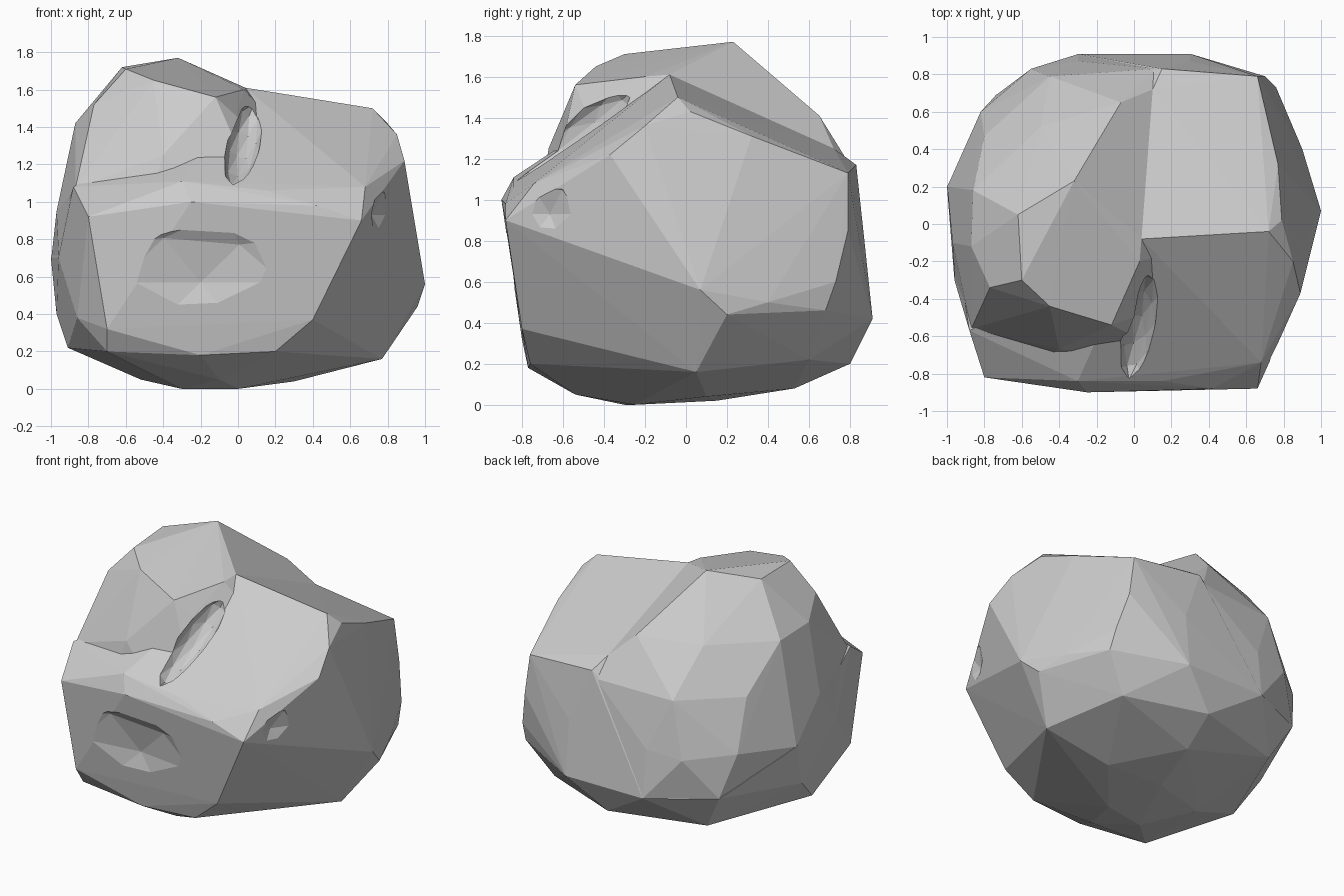
import bpy, bmesh
from mathutils import Vector

if "Cube" in bpy.data.objects:
    bpy.data.objects.remove(bpy.data.objects["Cube"])

# Rounded foot of the boulder, shared by both masses
FOOT = [(-.3, -.3, 0), (0, -.25, 0), (-.1, .15, .02), (.3, .1, .04), (-.52, 0, .05), (-.1, -.54, .05), (0, .53, .08),
        (-.91, -.1, .22), (-.7, -.72, .2), (-.2, -.77, .18), (.2, -.76, .2), (.77, .05, .16), (.6, .6, .22),
        (.05, .8, .2), (-.6, .62, .2), (-.97, .1, .4), (-.86, -.6, .38), (-.7, -.8, .32), (.4, -.8, .37),
        (.96, .2, .44), (.9, .4, .5), (.77, .68, .46), (.3, .91, .42), (-.3, .91, .42), (-.74, .69, .45),
        (-1, .2, .7), (1, .07, .56), (-.96, -.3, .7)]

# High lump on the left: summit, sloping cap, steep front wall, round back
LEFT = [(-.97, -.1, .95), (-.87, -.12, 1.42), (-.86, .18, 1.4), (-.77, -.34, 1.52), (-.6, -.3, 1.71),
        (-.62, .05, 1.72), (-.32, .23, 1.77), (-.45, -.44, 1.65), (-.12, -.54, 1.56), (-.01, -.5, 1.46),
        (.03, -.2, 1.6), (.04, -.08, 1.61), (.1, .72, 1.25), (-.07, .65, 1.41), (-.5, .52, 1.4),
        (-.4, -.67, 1.25), (-.87, -.56, 1.07), (-.8, .47, 1.1), (-.45, .79, 1.1), (.12, .83, 1.12),
        (-.82, .6, .75), (-.55, .83, .72), (-.3, .87, .75)]

# Lower right mass: big tilted top facet, front slope, flat side, long front rim
RIGHT = [(.04, -.08, 1.61), (.72, -.04, 1.5), (.79, .02, 1.43), (.85, -.2, 1.36), (.89, -.37, 1.22),
         (.77, .32, 1.31), (.66, .79, 1.13), (.15, .83, 1.17), (.1, .72, 1.25),
         (.76, .73, .6), (.7, .79, .85), (.3, .87, .8), (.68, -.74, 1.08), (.66, -.88, .9), (.42, -.88, .98),
         (.15, -.84, 1.06), (-.25, -.9, 1), (-.6, -.84, .97), (-.8, -.82, .92), (-.88, -.57, 1.08), (-.3, -.84, 1.11)]


def hull(name, points):
    """Closed faceted chunk wrapped around a few corner points."""
    bm = bmesh.new()
    for p in points:
        bm.verts.new(p)
    bmesh.ops.convex_hull(bm, input=bm.verts[:])
    bmesh.ops.delete(bm, geom=[v for v in bm.verts if not v.link_faces], context='VERTS')
    bmesh.ops.recalc_face_normals(bm, faces=bm.faces[:])
    me = bpy.data.meshes.new(name)
    bm.to_mesh(me)
    bm.free()
    ob = bpy.data.objects.new(name, me)
    bpy.context.collection.objects.link(ob)
    return ob


def chip(name, loc, radii, rot=(0, 0, 0)):
    """Low-poly ellipsoid used to break out a hollow."""
    bpy.ops.mesh.primitive_ico_sphere_add(subdivisions=2, radius=1, location=loc, rotation=rot)
    ob = bpy.context.object
    ob.name = name
    ob.scale = radii
    ob.hide_render = True
    return ob


def combine(target, tool, operation):
    bpy.context.view_layer.update()
    mod = target.modifiers.new("combine", 'BOOLEAN')
    mod.operation = operation
    mod.solver = 'EXACT'
    mod.object = tool
    bpy.context.view_layer.objects.active = target
    bpy.ops.object.modifier_apply(modifier=mod.name)
    bpy.data.objects.remove(tool, do_unlink=True)


# Join the two masses into one boulder
centre = Vector((0, 0, .6))
inner_foot = [centre + (Vector(p) - centre) * .998 for p in FOOT]
rock = hull("boulder", FOOT + RIGHT)
combine(rock, hull("left_lump", inner_foot + LEFT), 'UNION')

# Gully beside the lump, shallow hollow in the front, bite from the front right corner
combine(rock, chip("gully", (.03, -.55, 1.31), (.09, .36, .1), (.65, 0, -.2)), 'DIFFERENCE')
combine(rock, chip("front_hollow", (-.2, -1.1, .57), (.75, .31, .45)), 'DIFFERENCE')
combine(rock, chip("corner_bite", (.98, -.75, .93), (.28, .28, .26)), 'DIFFERENCE')

# Flat facets throughout
for poly in rock.data.polygons:
    poly.use_smooth = False
